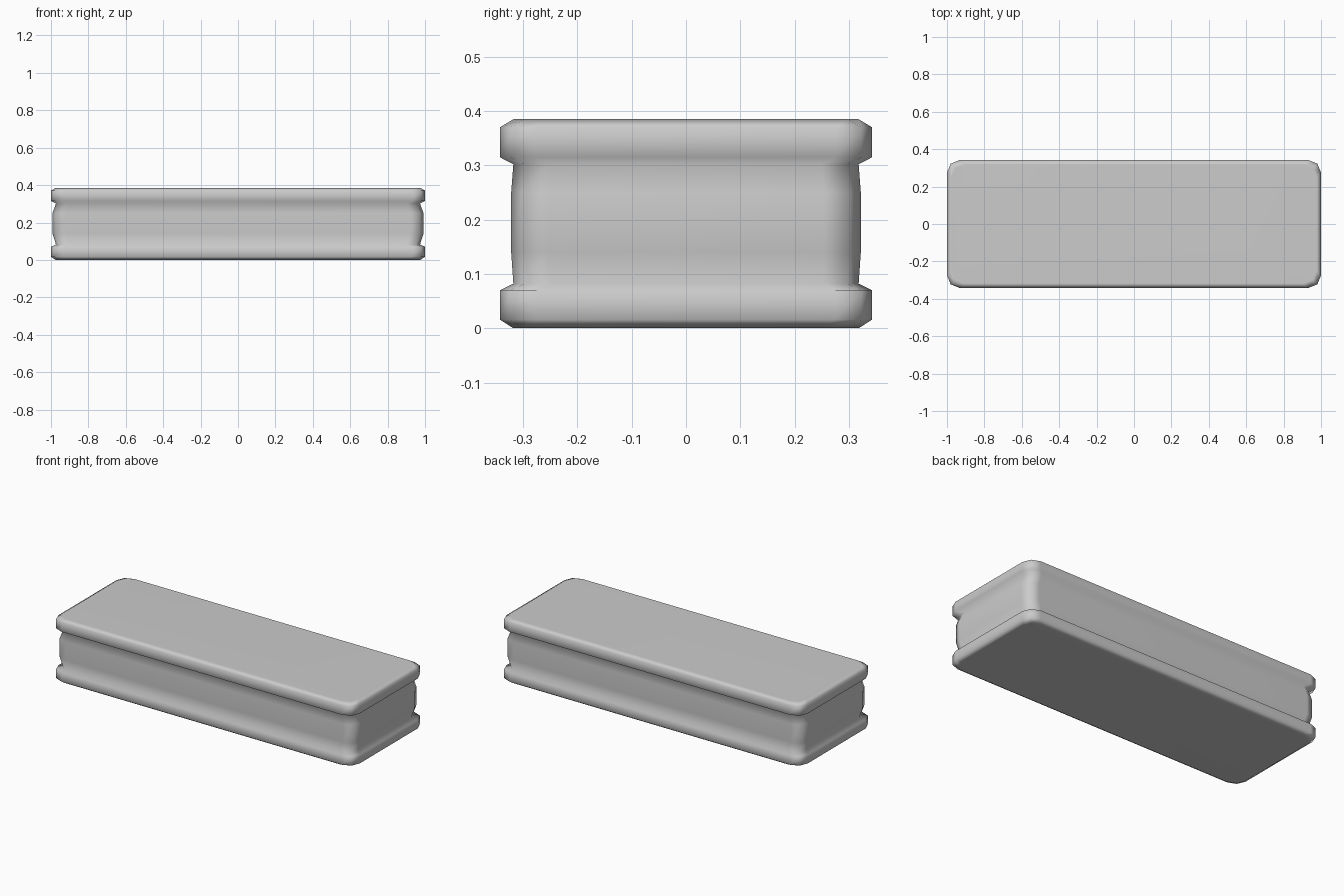
import bpy
import bmesh

cube = bpy.data.objects.get("Cube")
if cube:
    bpy.data.objects.remove(cube, do_unlink=True)

grey = bpy.data.materials.new("plain grey")
grey.use_nodes = True
colour = (0.6, 0.6, 0.6, 1)
grey.diffuse_color = colour
grey.node_tree.nodes["Principled BSDF"].inputs["Base Color"].default_value = colour

HALF_X, HALF_Y = 1.0, 0.343

# Side profile: height, inset at the ends, inset at the long sides
PROFILE = [
    (0.0, 0.025, 0.025), (0.016, 0, 0), (0.07, 0, 0), (0.082, 0.027, 0.025),
    (0.14, 0.008, 0.021), (0.25, 0.008, 0.021),
    (0.302, 0.027, 0.025), (0.315, 0, 0), (0.37, 0, 0), (0.385, 0.025, 0.025),
]
# One rounded corner, as distances in from the two sides
CORNER = [(0, 0.068), (0.02, 0.02), (0.07, 0)]


def ring(bm, z, inset_x, inset_y):
    """Rounded rectangle at one height, counter-clockwise."""
    hx, hy = HALF_X - inset_x, HALF_Y - inset_y
    verts = []
    for sx, sy in ((1, 1), (-1, 1), (-1, -1), (1, -1)):
        points = CORNER if sx * sy > 0 else CORNER[::-1]
        verts += [bm.verts.new((sx * (hx - a), sy * (hy - b), z)) for a, b in points]
    return verts


# Flanged block lofted through the profile
bm = bmesh.new()
rings = [ring(bm, *level) for level in PROFILE]
for low, high in zip(rings, rings[1:]):
    for i in range(len(low)):
        j = (i + 1) % len(low)
        bm.faces.new((low[i], low[j], high[j], high[i]))
bm.faces.new(rings[0][::-1])
bm.faces.new(rings[-1])
for face in bm.faces:
    face.smooth = True

mesh = bpy.data.meshes.new("flanged_block")
bm.to_mesh(mesh)
bm.free()
mesh.materials.append(grey)
block = bpy.data.objects.new("flanged_block", mesh)
bpy.context.collection.objects.link(block)

# Keep the broad faces flat while the rims stay soft
block.modifiers.new("weighted normals", "WEIGHTED_NORMAL").weight = 50
